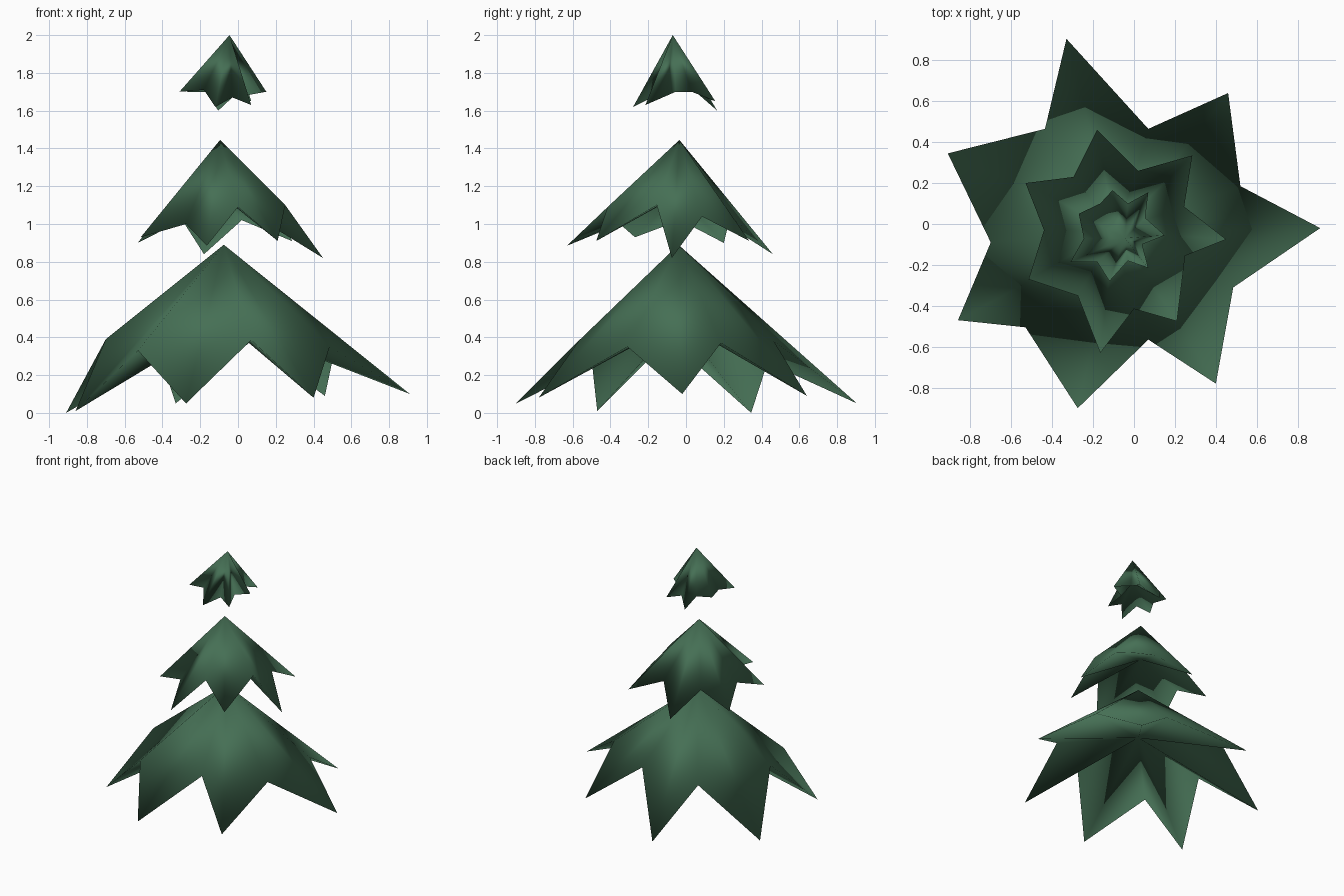
import bpy
import bmesh
from mathutils import Vector

cube = bpy.data.objects.get("Cube")
if cube:
    bpy.data.objects.remove(cube, do_unlink=True)

# One evergreen colour for all foliage
green = bpy.data.materials.new("evergreen")
green.use_nodes = True
colour = (0.06, 0.16, 0.09, 1)
green.diffuse_color = colour
green.node_tree.nodes["Principled BSDF"].inputs["Base Color"].default_value = colour


def branch_tier(name, apex, tips, notches):
    """Star-edged cone: tips and the notch that follows each, clockwise from the back."""
    bm = bmesh.new()
    peak = Vector(apex)
    points = [Vector(p) for pair in zip(tips, notches) for p in pair]
    drop = sum(peak.z - p.z for p in points) / len(points)

    # Outer skin and hollowed underside share the star-shaped rim
    top = bm.verts.new(peak)
    under = bm.verts.new(peak - Vector((0, 0, 0.6 * drop)))
    rim = [bm.verts.new(p) for p in points]
    for a, b in zip(rim, rim[1:] + rim[:1]):
        bm.faces.new((top, b, a))
        bm.faces.new((under, a, b))
    for f in bm.faces:
        f.smooth = True

    mesh = bpy.data.meshes.new(name)
    bm.to_mesh(mesh)
    bm.free()
    mesh.materials.append(green)
    obj = bpy.data.objects.new(name, mesh)
    bpy.context.collection.objects.link(obj)


# Wide bottom branches
branch_tier("lower_branches", (-.075, -.04, .89),
            [(-.33, .905, .05), (.46, .64, .09), (.91, -.02, .1), (.4, -.78, .08),
             (-.275, -.9, .05), (-.86, -.47, .01), (-.91, .345, 0)],
            [(.07, .465, .38), (.52, .185, .37), (.485, -.31, .35), (.07, -.565, .385),
             (-.53, -.505, .33), (-.7, -.09, .39), (-.435, .465, .37)])

# Middle branches
branch_tier("middle_branches", (-.095, -.035, 1.445),
            [(-.18, .46, .84), (.285, .335, .91), (.45, -.075, .82), (.21, -.475, .91),
             (-.165, -.63, .885), (-.515, -.27, .93), (-.53, .2, .9)],
            [(.02, .26, 1.02), (.245, .085, 1.04), (.25, -.155, 1.1), (0, -.415, 1.09),
             (-.275, -.35, 1), (-.44, -.03, 1.02), (-.295, .23, 1.02)])

# Small top branches
branch_tier("upper_branches", (-.045, -.07, 2),
            [(-.105, .165, 1.6), (.07, .155, 1.65), (.15, -.055, 1.7), (.07, -.215, 1.63),
             (-.12, -.28, 1.62), (-.31, -.185, 1.7), (-.27, .05, 1.7)],
            [(-.03, .1, 1.67), (.055, .03, 1.7), (.04, -.1, 1.68), (-.03, -.18, 1.67),
             (-.18, -.185, 1.71), (-.245, -.07, 1.71), (-.165, .1, 1.7)])
